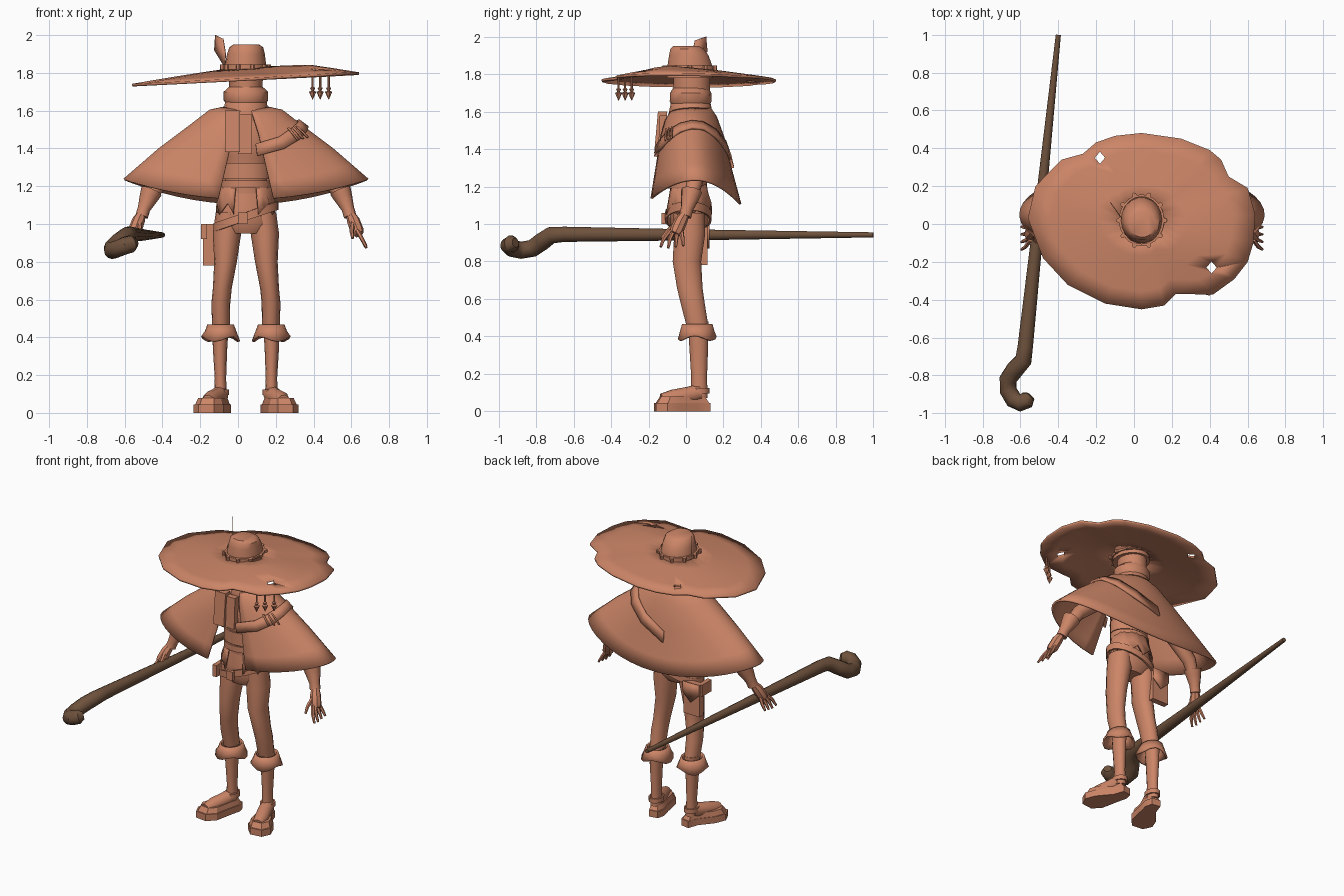
import bpy, bmesh, math
from mathutils import Vector

if "Cube" in bpy.data.objects:
    bpy.data.objects.remove(bpy.data.objects["Cube"])

CX = 0.042  # symmetry line of the body


def material(name, rgb):
    m = bpy.data.materials.new(name)
    m.diffuse_color = (*rgb, 1)
    m.use_nodes = True
    m.node_tree.nodes["Principled BSDF"].inputs["Base Color"].default_value = m.diffuse_color
    return m


CLAY = material("clay", (0.60, 0.235, 0.135))
WOOD = material("dark_wood", (0.155, 0.082, 0.045))


def make(name, verts, faces, mat=CLAY, solid=0, angle=40):
    bm = bmesh.new()
    vs = [bm.verts.new(v) for v in verts]
    for f in faces:
        bm.faces.new([vs[i] for i in f])
    bmesh.ops.recalc_face_normals(bm, faces=bm.faces)
    me = bpy.data.meshes.new(name)
    bm.to_mesh(me)
    bm.free()
    me.materials.append(mat)
    ob = bpy.data.objects.new(name, me)
    bpy.context.collection.objects.link(ob)
    bpy.ops.object.select_all(action='DESELECT')
    bpy.context.view_layer.objects.active = ob
    ob.select_set(True)
    bpy.ops.object.shade_smooth_by_angle(angle=math.radians(angle))
    if solid:
        mod = ob.modifiers.new("thickness", 'SOLIDIFY')
        mod.thickness = solid
        mod.offset = 0
    return ob


def skin(name, rings, closed=True, caps=True, **kw):
    """Join equal-length rings of points into a surface."""
    n = len(rings[0])
    faces = [(i * n + j, i * n + (j + 1) % n, (i + 1) * n + (j + 1) % n, (i + 1) * n + j)
             for i in range(len(rings) - 1) for j in range(n if closed else n - 1)]
    if caps and closed:
        faces += [tuple(range(n))[::-1], tuple(range((len(rings) - 1) * n, len(rings) * n))]
    return make(name, [p for r in rings for p in r], faces, **kw)


def loft(name, rows, n=14, caps=True, **kw):
    """Rows of (x, y, z, rx, ry): horizontal ellipses."""
    return skin(name, [[(x + rx * math.cos(2 * math.pi * k / n), y + ry * math.sin(2 * math.pi * k / n), z)
                        for k in range(n)] for x, y, z, rx, ry in rows], caps=caps, **kw)


def tube(name, pts, n=8, **kw):
    """Points of (x, y, z, radius): a round tube along a path."""
    ps = [Vector(p[:3]) for p in pts]
    rings, u = [], None
    for i, p in enumerate(ps):
        d = (ps[min(i + 1, len(ps) - 1)] - ps[max(i - 1, 0)]).normalized()
        u = d.orthogonal() if u is None else u - d * u.dot(d)
        u.normalize()
        v = d.cross(u)
        rings.append([p + pts[i][3] * (u * math.cos(2 * math.pi * k / n) + v * math.sin(2 * math.pi * k / n))
                      for k in range(n)])
    return skin(name, rings, **kw)


def band(name, cx, cy, rx, ry, z, h, tilt=0, t=0.012, n=20):
    """Flat strap around an ellipse, optionally tilted along x."""
    def ring(o, dz):
        return [(cx + (rx + o) * math.cos(a), cy + (ry + o) * math.sin(a), z + dz + tilt * rx * math.cos(a))
                for a in (2 * math.pi * k / n for k in range(n))]
    return skin(name, [ring(0, -h / 2), ring(t, -h / 2), ring(t, h / 2), ring(0, h / 2), ring(0, -h / 2)], caps=False)


def prism(name, outline, z0, z1, scale=1.0):
    c = sum((Vector(p) for p in outline), Vector((0, 0))) / len(outline)
    top = [c + (Vector(p) - c) * scale for p in outline]
    return skin(name, [[(*p, z0) for p in outline], [(*p, z1) for p in top]], angle=30)


def box(name, a, b, lean=0):
    return skin(name, [[(x, y + dy, z) for x, y in ((a[0], a[1]), (b[0], a[1]), (b[0], b[1]), (a[0], b[1]))]
                       for z, dy in ((a[2], lean), (b[2], 0))], angle=30)


# hat brim: torn outline, sagging rim, two diamond holes
OUT = [(-.56, .03), (-.52, .2), (-.38, .34), (-.27, .37), (-.2, .43), (-.1, .465), (.04, .48), (.25, .45), (.4, .39),
       (.46, .34), (.5, .25), (.6, .19), (.64, .05), (.63, -.1), (.6, -.2), (.53, -.29), (.42, -.37), (.22, -.37),
       (.16, -.43), (.04, -.45), (-.15, -.42), (-.35, -.32), (-.48, -.18)]


def brim_z(x, y, t):
    bump = 0.025 * math.exp(-((x - .38) ** 2 + (y + .1) ** 2) / .03)
    return 1.825 - 0.062 * t ** 1.2 + 0.05 * x + bump


rings = []
for t in (.2, .4, .6, .8, 1):
    pts = [(.04 + (x - .04) * t, .02 + (y - .02) * t) for x, y in OUT]
    rings.append([(x, y, brim_z(x, y, t)) for x, y in pts])
brim = skin("hat_brim", rings, caps=False, solid=0.014)
for hx, hy in ((-.18, .35), (.41, -.23)):
    cut = loft("brim_hole_cutter", [(hx, hy, 1.6, .027, .032), (hx, hy, 2, .027, .032)], n=4)
    cut.hide_render = True
    cut.hide_viewport = True
    mod = brim.modifiers.new("hole", 'BOOLEAN')
    mod.operation = 'DIFFERENCE'
    mod.object = cut

# hat crown, band, band plates and feather
loft("hat_crown", [(.04, .02, 1.78, .115, .125), (.04, .02, 1.85, .108, .12), (.042, .015, 1.9, .1, .107),
                   (.044, .005, 1.935, .09, .09), (.044, 0, 1.95, .068, .07)], n=18)
band("hat_band", .04, .02, .108, .125, 1.825, .04)
for k in range(10):
    a = 2 * math.pi * k / 10
    x, y = .04 + .123 * math.cos(a), .02 + .14 * math.sin(a)
    tube("hat_band_knot", [(x, y, 1.80, .011), (x, y, 1.845, .013)], n=6)
leaf = [(-.07, 1.83), (-.125, 1.92), (-.12, 2.0), (-.078, 1.98), (-.065, 1.9)]
make("feather", [(x, .03 + (-.065 - x) * 1.4, z) for x, z in leaf], [range(5)], solid=.004)

# charms hanging from the brim
for x, y in ((.395, -.36), (.435, -.325), (.48, -.29)):
    tube("hat_charm", [(x, y, 1.785, .006), (x, y, 1.725, .006), (x, y, 1.72, .014), (x, y, 1.705, .007),
                       (x, y, 1.70, .02), (x, y, 1.66, .002)], n=6)

# head and wrapped scarf
loft("head", [(CX, .03, 1.6, .08, .09), (CX, .03, 1.70, .088, .1), (CX, .03, 1.81, .09, .1)])
loft("scarf_lower_wrap", [(CX, .03, 1.54, .125, .125), (CX, .025, 1.58, .12, .12), (CX, .025, 1.65, .11, .105),
                          (CX, .025, 1.67, .09, .09)], n=16)
loft("scarf_upper_wrap", [(CX, .025, 1.63, .1, .1), (CX, .025, 1.655, .118, .112), (CX, .025, 1.70, .118, .11),
                          (CX, .025, 1.725, .09, .095)], n=16)
box("scarf_tail_wide", (-.07, -.15, 1.38), (.01, -.1, 1.6), -.02)
box("scarf_tail_narrow", (0, -.14, 1.37), (.075, -.1, 1.58), -.01)

# cape: (half width, front y, back y, side z, front z, back z) from neck to hem
CAPE = [(.12, -.08, .13, 1.615, 1.6, 1.615), (.19, -.11, .16, 1.6, 1.55, 1.57), (.30, -.135, .2, 1.515, 1.47, 1.46),
        (.46, -.16, .24, 1.395, 1.31, 1.29), (.645, -.19, .29, 1.235, 1.13, 1.105)]


def cape_point(t, deg, off=0.0):
    i = min(int(t), 3)
    rx, yf, yb, zs, zf, zb = (a + (b - a) * (t - i) for a, b in zip(CAPE[i], CAPE[i + 1]))
    c, s = math.cos(math.radians(deg)), math.sin(math.radians(deg))
    my, ry = (yf + yb) / 2, (yb - yf) / 2
    z = zs * c * c + (zb if s > 0 else zf) * s * s
    return (CX + (rx + off) * c, my + (ry + off) * s, z + off * .7)


skin("cape", [[cape_point(i / 2, -77 + 334 * k / 40) for k in range(41)] for i in range(9)],
     closed=False, solid=.012, angle=50)
path = [(-82, 2.55), (-60, 2.4), (-40, 2.2), (-20, 2.0), (0, 1.9), (20, 1.9), (45, 2.1), (70, 2.4), (95, 2.8)]
skin("cape_sash", [[cape_point(t + d, a, .012) for a, t in path] for d in (-.2, .2)], closed=False, solid=.014)
for a in (-47, -41, -35):
    skin("sash_stitch", [[cape_point(t, a + d, .024) for d in (0, 2)] for t in (2.0, 2.45)], closed=False, solid=.008)

# torso, belts and tunic
loft("torso", [(CX, .01, 1.16, .115, .085), (CX, 0, 1.27, .11, .08), (CX, 0, 1.36, .125, .1),
               (CX, 0, 1.46, .16, .12), (CX, .02, 1.58, .15, .1)], n=16)
band("waist_wrap", CX, 0, .118, .09, 1.28, .085)
band("waist_belt", CX, .005, .122, .095, 1.21, .04)
loft("pelvis", [(CX, .01, .95, .1, .07), (CX, .015, 1.0, .158, .1), (CX, .015, 1.08, .145, .1),
                (CX, .01, 1.2, .11, .08)], n=16)
skirt = []
for z, r, ry, wob in ((1.23, .12, .092, 0), (1.15, .138, .108, .01), (1.08, .155, .125, .03)):
    skirt.append([(CX + r * math.cos(a), .01 + ry * math.sin(a), z + wob * (k % 3 - 1))
                  for k, a in ((k, math.radians(-65 + 310 * k / 24)) for k in range(25))])
skin("tunic_skirt", skirt, closed=False, solid=.01)
band("hip_belt", CX, .012, .16, .112, 1.04, .045, tilt=.36, n=24)
box("belt_buckle", (.0, -.13, 1.0), (.05, -.11, 1.06))
box("pouch", (-.185, .075, .78), (-.06, .115, 1.0))
make("pouch_flap", [(-.185, .12, 1.0), (-.06, .12, 1.0), (-.06, .12, .93), (-.122, .12, .87), (-.185, .12, .93)],
     [range(5)], solid=.009)
box("side_tab", (-.195, .0, .92), (-.165, .1, 1.0))

SOLE = [(.09, .12), (.15, .13), (.175, .06), (.25, -.03), (.277, -.10), (.25, -.16), (.17, -.17), (.12, -.12),
        (.095, 0), (.078, .07)]
for s, side in ((-1, "left"), (1, "right")):
    def X(d):
        return CX + s * d

    # legs and boot cuffs
    loft(side + "_leg", [(X(.09), .015, 1.06, .07, .085), (X(.1), .02, .95, .075, .085), (X(.108), .005, .8, .06, .078),
                         (X(.125), .02, .66, .05, .07), (X(.133), .035, .58, .05, .066), (X(.132), .06, .46, .047, .06)])
    loft(side + "_shin", [(X(.135), .065, .48, .045, .055), (X(.137), .068, .34, .038, .05),
                          (X(.135), .07, .18, .03, .042), (X(.135), .07, .07, .036, .046)], n=12)
    cuff = []
    for z, rx, ry, w in ((.465, .065, .075, 0), (.43, .078, .085, 0), (.39, .098, .098, .014)):
        cuff.append([(X(.134 + rx * math.cos(a)), .06 + ry * math.sin(a), z + w * math.cos(3 * a + .5))
                     for a in (2 * math.pi * k / 16 for k in range(16))])
    skin(side + "_boot_cuff", cuff, caps=False, solid=.012)
    # shoes
    prism(side + "_sole", [(X(x), y) for x, y in SOLE], 0, .045)
    prism(side + "_shoe", [(X(.17 + (x - .17) * .92), y * .95) for x, y in SOLE], .045, .078, .85)
    tube(side + "_instep", [(X(.2), -.13, .06, .035), (X(.185), -.07, .07, .046), (X(.155), .01, .085, .046),
                            (X(.135), .07, .1, .045)], n=10)
    band(side + "_ankle_strap", X(.135), .07, .036, .046, .11, .03, t=.01, n=12)
    # arms, bracers and hands
    tube(side + "_arm", [(X(.16), .03, 1.5, .065), (X(.33), .05, 1.34, .055), (X(.46), .045, 1.22, .045),
                         (X(.52), .02, 1.12, .034), (X(.55), 0, 1.05, .025)], n=10)
    tube(side + "_bracer", [(X(.5), .03, 1.175, .058), (X(.515), .022, 1.14, .05), (X(.54), .005, 1.08, .034),
                            (X(.552), -.005, 1.04, .034)], n=10)
    tube(side + "_palm", [(X(.55), 0, 1.06, .022), (X(.568), -.025, 1.02, .034), (X(.588), -.05, .965, .036),
                          (X(.6), -.06, .945, .026)], n=8)
    for k in range(4):
        y = -.085 + .02 * k
        tube(side + "_finger", [(X(.59), y, .965, .012), (X(.615), y - .035 + .014 * k, .92, .011),
                                (X(.637), y - .05 + .02 * k, .872 + .006 * abs(k - 1), .007)], n=6)
    tube(side + "_thumb", [(X(.565), -.045, 1.01, .014), (X(.56), -.1, .96, .012), (X(.565), -.13, .925, .008)], n=6)

# walking staff with hooked end
tube("staff", [(-.4, 1.0, .942, .014), (-.5, .05, .942, .03), (-.575, -.65, .945, .042), (-.585, -.72, .94, .046),
               (-.63, -.77, .905, .048), (-.665, -.82, .87, .047), (-.665, -.88, .86, .046), (-.635, -.93, .87, .046),
               (-.6, -.945, .885, .047), (-.565, -.93, .895, .046), (-.545, -.91, .9, .025)], n=12, mat=WOOD)
